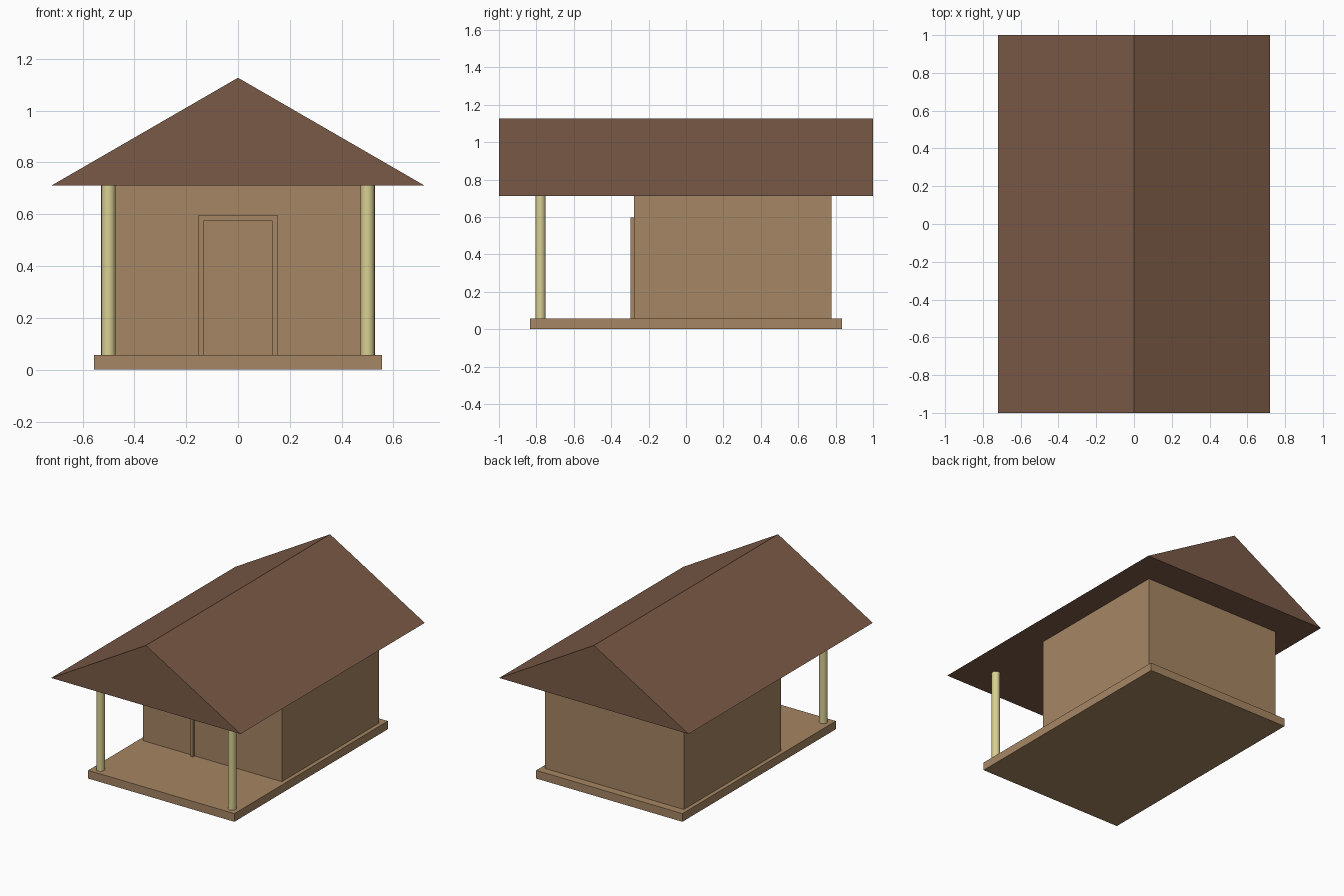
import bpy
import bmesh
from math import radians

cube = bpy.data.objects.get("Cube")
if cube:
    bpy.data.objects.remove(cube, do_unlink=True)


def linear(c):
    c /= 255
    return c / 12.92 if c <= 0.04045 else ((c + 0.055) / 1.055) ** 2.4


def material(name, *rgb):
    colour = [linear(c) for c in rgb] + [1]
    mat = bpy.data.materials.new(name)
    mat.use_nodes = True
    mat.diffuse_color = colour
    mat.node_tree.nodes["Principled BSDF"].inputs["Base Color"].default_value = colour
    return mat


tan_wood = material("tan wood", 166, 134, 99)
roof_brown = material("roof brown", 122, 90, 70)
pale_wood = material("pale wood", 217, 207, 146)


def box(name, low, high, mat):
    """Box between two opposite corners."""
    size = [b - a for a, b in zip(low, high)]
    centre = [(a + b) / 2 for a, b in zip(low, high)]
    mesh = bpy.data.meshes.new(name)
    bm = bmesh.new()
    bmesh.ops.create_cube(bm, size=1)
    bmesh.ops.scale(bm, vec=size, verts=bm.verts)
    bmesh.ops.translate(bm, vec=centre, verts=bm.verts)
    bm.to_mesh(mesh)
    bm.free()
    mesh.materials.append(mat)
    obj = bpy.data.objects.new(name, mesh)
    bpy.context.collection.objects.link(obj)
    return obj


FLOOR, EAVES, RIDGE = 0.056, 0.711, 1.127
WALL_FRONT = -0.278

# Floor slab and enclosed room
box("floor_slab", (-0.556, -0.833, 0), (0.556, 0.833, FLOOR), tan_wood)
box("room_walls", (-0.528, WALL_FRONT, FLOOR), (0.528, 0.778, EAVES), tan_wood)

# Door with its raised surround
FRAME_FRONT = WALL_FRONT - 0.02
for side, x in (("right", -0.153), ("left", 0.133)):
    box("door_jamb_" + side, (x, FRAME_FRONT, FLOOR),
        (x + 0.02, WALL_FRONT, 0.597), tan_wood)
box("door_lintel", (-0.133, FRAME_FRONT, 0.574), (0.133, WALL_FRONT, 0.597), tan_wood)
box("door_panel", (-0.133, WALL_FRONT - 0.005, 0.064),
    (0.133, WALL_FRONT, 0.574), tan_wood)

# Porch posts
for side, x in (("right", -0.5), ("left", 0.5)):
    bpy.ops.mesh.primitive_cylinder_add(
        vertices=32, radius=0.027, depth=EAVES - FLOOR,
        location=(x, -0.778, (EAVES + FLOOR) / 2))
    post = bpy.context.object
    post.name = "porch_post_" + side
    post.data.materials.append(pale_wood)
    bpy.ops.object.shade_smooth_by_angle(angle=radians(40))

# Solid gable roof: triangular profile extruded from front to back
mesh = bpy.data.meshes.new("gable_roof")
bm = bmesh.new()
profile = [(-0.72, EAVES), (0.72, EAVES), (0, RIDGE)]
gable = bm.faces.new([bm.verts.new((x, -1, z)) for x, z in profile])
result = bmesh.ops.extrude_face_region(bm, geom=[gable], use_keep_orig=True)
back = [v for v in result["geom"] if isinstance(v, bmesh.types.BMVert)]
bmesh.ops.translate(bm, vec=(0, 2, 0), verts=back)
bmesh.ops.recalc_face_normals(bm, faces=bm.faces)
bm.to_mesh(mesh)
bm.free()
mesh.materials.append(roof_brown)
roof = bpy.data.objects.new("gable_roof", mesh)
bpy.context.collection.objects.link(roof)
